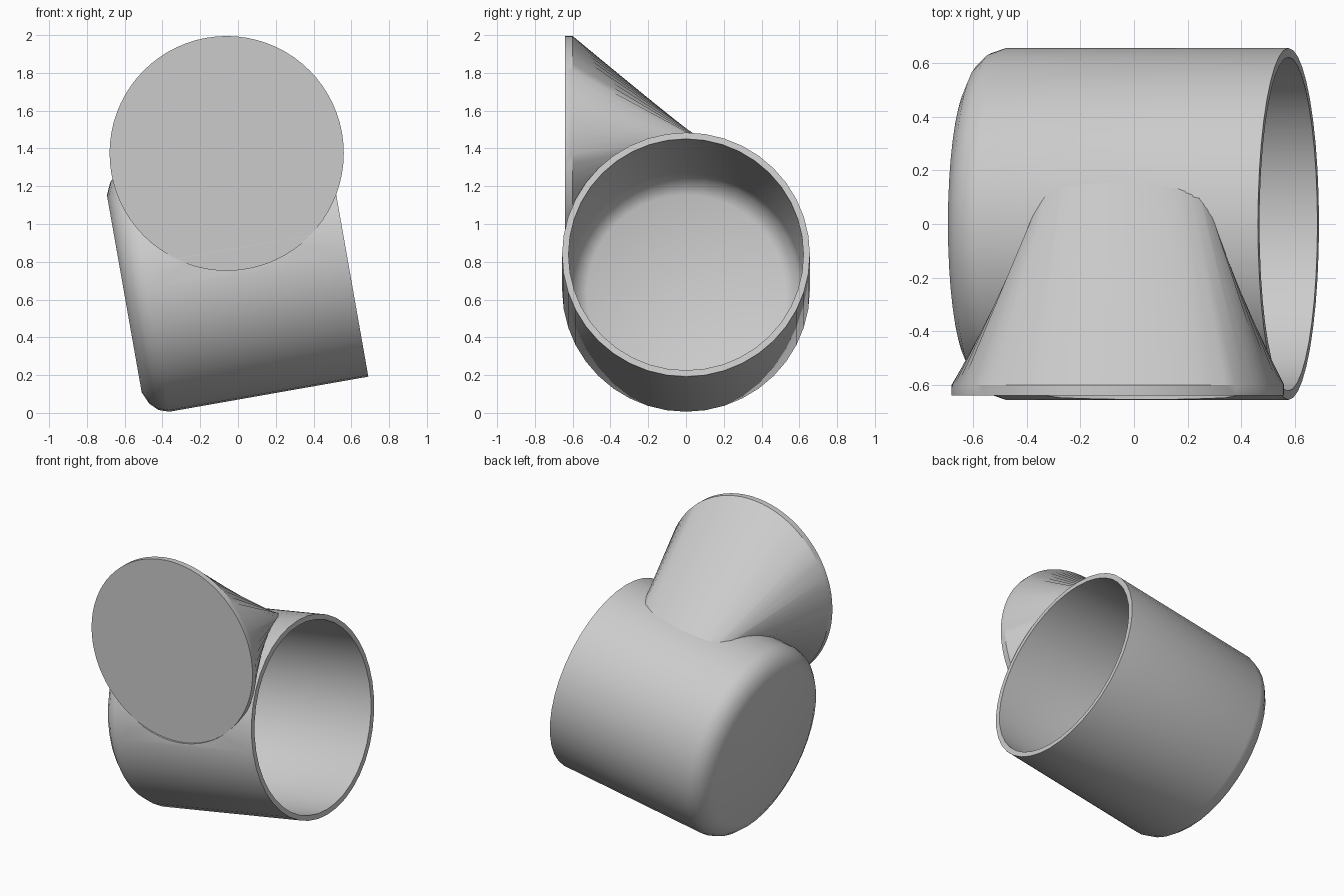
import bpy, bmesh
from math import sin, cos, radians, sqrt, pi, tan
from mathutils import Matrix, Vector

if "Cube" in bpy.data.objects:
    bpy.data.objects.remove(bpy.data.objects["Cube"])

TILT = radians(10)
RIM = Vector((0.576, 0, 0.838))      # centre of the open rim
DISC_X, DISC_Z, DISC_R = -0.06, 1.375, 0.62
FRONT_Y = -0.64

grey = bpy.data.materials.new("light_grey")
grey.use_nodes = True
grey.diffuse_color = (0.6, 0.6, 0.6, 1)
grey.node_tree.nodes["Principled BSDF"].inputs["Base Color"].default_value = (0.6, 0.6, 0.6, 1)


def finish(name, bm):
    bmesh.ops.remove_doubles(bm, verts=bm.verts, dist=0.0005)
    bmesh.ops.recalc_face_normals(bm, faces=bm.faces)
    mesh = bpy.data.meshes.new(name)
    bm.to_mesh(mesh)
    bm.free()
    mesh.materials.append(grey)
    obj = bpy.data.objects.new(name, mesh)
    bpy.context.collection.objects.link(obj)
    return obj


def smooth(obj, angle):
    bpy.ops.object.select_all(action='DESELECT')
    obj.select_set(True)
    bpy.context.view_layer.objects.active = obj
    bpy.ops.object.shade_smooth_by_angle(angle=radians(angle))


def bridge(bm, a, b):
    n = len(a)
    for i in range(n):
        j = (i + 1) % n
        bm.faces.new((a[i], a[j], b[j], b[i]))


# Hollow cup: (axial, radius) wall profile turned about the tilted axis
profile = [(-1.196, 0.53), (-1.167, 0.595), (-1.125, 0.637), (-1.07, 0.656),
           (0, 0.656), (0, 0.622), (-1.04, 0.622), (-1.09, 0.605),
           (-1.135, 0.57), (-1.16, 0.525)]
bm = bmesh.new()
SIDES = 40
rings = [[bm.verts.new((a, r * cos(2 * pi * k / SIDES), r * sin(2 * pi * k / SIDES)))
          for k in range(SIDES)] for a, r in profile]
for a, b in zip(rings, rings[1:]):
    bridge(bm, a, b)
bm.faces.new(rings[0])
bm.faces.new(rings[-1])
bm.transform(Matrix.Translation(RIM) @ Matrix.Rotation(-TILT, 4, 'Y'))
cup = finish("cup", bm)

# Shallow recess where the round plate sits in the cup wall
bm = bmesh.new()
bmesh.ops.create_cone(bm, cap_ends=True, segments=72, radius1=DISC_R, radius2=DISC_R, depth=0.4)
bm.transform(Matrix.Translation((DISC_X, FRONT_Y - 0.2, DISC_Z)) @ Matrix.Rotation(pi / 2, 4, 'X'))
cutter = finish("recess_cutter", bm)
cutter.hide_render = True
cut = cup.modifiers.new("recess", 'BOOLEAN')
cut.operation = 'DIFFERENCE'
cut.solver = 'EXACT'
cut.object = cutter
bpy.context.view_layer.objects.active = cup
bpy.ops.object.modifier_apply(modifier=cut.name)
bpy.data.objects.remove(cutter)
smooth(cup, 30)


# Points lying inside the cup wall, found from height or from depth
WALL = 0.642


def axis_z(x):
    return RIM.z + (x - RIM.x) * tan(TILT)


def wall_from_z(x, z):
    return (x, -sqrt(max(0, WALL ** 2 - ((z - axis_z(x)) * cos(TILT)) ** 2)), z)


def wall_from_y(x, y):
    return (x, y, axis_z(x) + sqrt(WALL ** 2 - y * y) / cos(TILT))


# Flared side arm: round plate lofted to its footprint (angle, x, y) on the cup
foot = [(-30, 0.477, -0.593), (0, 0.37, -0.24), (30, 0.275, 0.08), (45, 0.235, 0.14),
        (60, 0.16, 0.165), (90, -0.06, 0.178), (120, -0.26, 0.162), (140, -0.325, 0.13),
        (160, -0.365, 0.06), (190, -0.43, -0.22), (230, -0.458, -0.593)]


def foot_point(deg):
    for (d0, x0, y0), (d1, x1, y1) in zip(foot, foot[1:]):
        if d0 <= deg <= d1:
            t = (deg - d0) / (d1 - d0)
            return wall_from_y(x0 + (x1 - x0) * t, y0 + (y1 - y0) * t)
    a = radians(deg)
    return wall_from_z(DISC_X + DISC_R * cos(a), DISC_Z + DISC_R * sin(a))


bm = bmesh.new()
front, back, end = [], [], []
for deg in range(-90, 270, 5):
    a = radians(deg)
    x, z = DISC_X + DISC_R * cos(a), DISC_Z + DISC_R * sin(a)
    p = Vector(foot_point(deg))
    on_arm = foot[0][0] <= deg <= foot[-1][0]
    edge = Vector((x, -0.6, z)) if on_arm else p
    front.append(bm.verts.new((x, FRONT_Y, z)))
    back.append(bm.verts.new(edge))
    end.append(bm.verts.new(p))
bm.faces.new(front)
bridge(bm, front, back)
for i in range(len(front)):
    j = (i + 1) % len(front)
    if (back[i].co - end[i].co).length + (back[j].co - end[j].co).length > 0.002:
        bm.faces.new((back[i], back[j], end[j], end[i]))
arm = finish("flared_arm", bm)
smooth(arm, 30)
